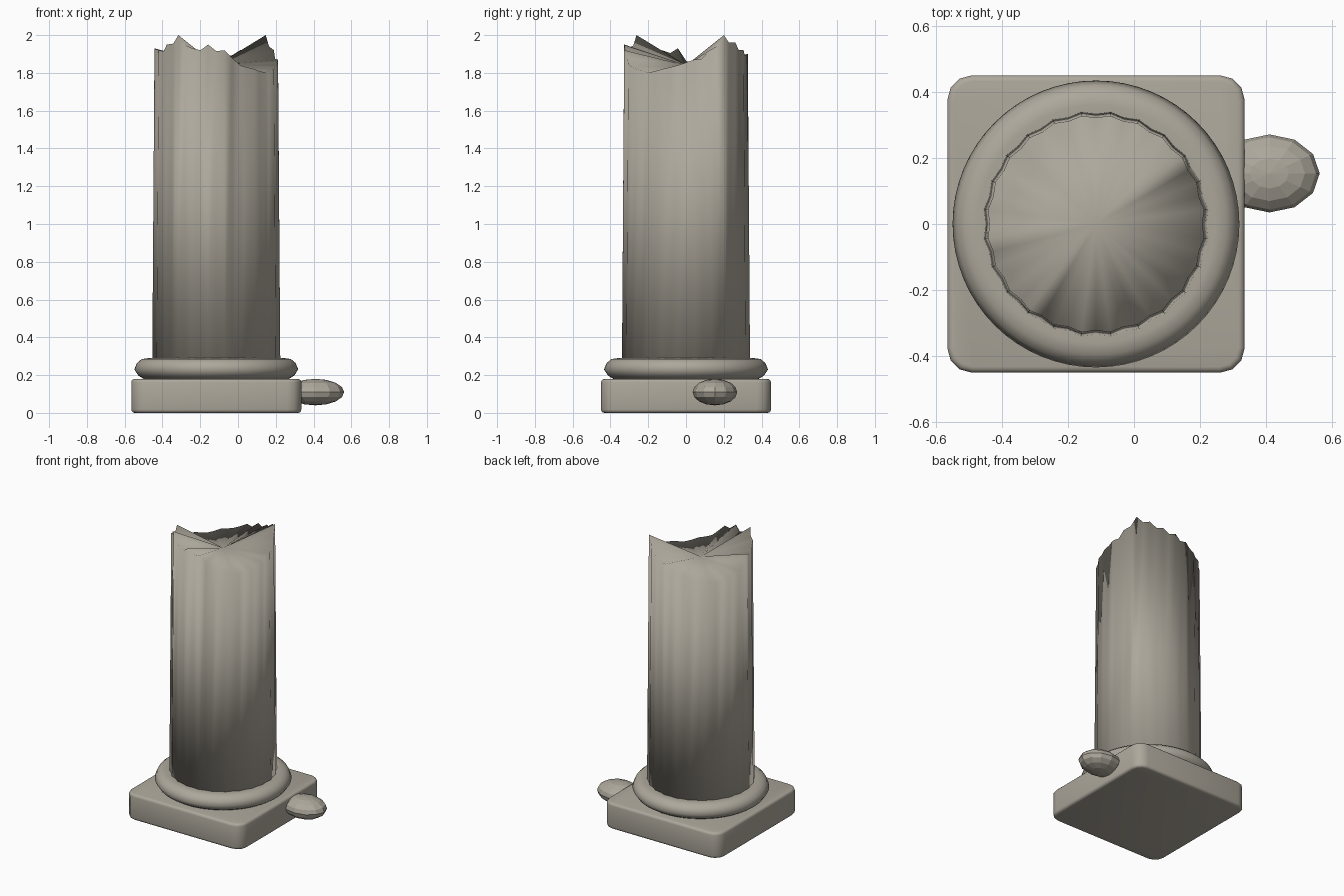
import bpy, bmesh
from math import sin, cos, radians, pi
from mathutils import Matrix

CX = -0.115  # column axis

cube = bpy.data.objects.get("Cube")
if cube:
    bpy.data.objects.remove(cube)

stone = bpy.data.materials.new("weathered stone")
stone.use_nodes = True
colour = (0.42, 0.39, 0.33, 1)
stone.diffuse_color = colour
stone.node_tree.nodes["Principled BSDF"].inputs["Base Color"].default_value = colour


def finish(bm, name, smooth=None):
    """Turn a bmesh into a named stone object."""
    bmesh.ops.recalc_face_normals(bm, faces=bm.faces)
    mesh = bpy.data.meshes.new(name)
    bm.to_mesh(mesh)
    bm.free()
    mesh.materials.append(stone)
    ob = bpy.data.objects.new(name, mesh)
    bpy.context.collection.objects.link(ob)
    if smooth:
        bpy.ops.object.select_all(action='DESELECT')
        ob.select_set(True)
        bpy.context.view_layer.objects.active = ob
        bpy.ops.object.shade_smooth_by_angle(angle=radians(smooth))
    return ob


def ring(bm, radii, heights):
    n = len(radii)
    return [bm.verts.new((CX + r * cos(2 * pi * i / n), r * sin(2 * pi * i / n), z))
            for i, (r, z) in enumerate(zip(radii, heights))]


def bridge(bm, lower, upper):
    n = len(lower)
    for i in range(n):
        j = (i + 1) % n
        bm.faces.new((lower[i], lower[j], upper[j], upper[i]))


# Square plinth with rounded corners and softened rims
bm = bmesh.new()
bmesh.ops.create_cube(bm, size=1, matrix=Matrix.Translation((CX, 0, 0.09)) @ Matrix.Diagonal((0.9, 0.9, 0.18, 1)))
upright = [e for e in bm.edges if abs(e.verts[0].co.z - e.verts[1].co.z) > 0.1]
bmesh.ops.bevel(bm, geom=upright, offset=0.075, segments=3, profile=0.5, affect='EDGES')
rims = [e for e in bm.edges if abs(e.verts[0].co.z - e.verts[1].co.z) < 0.01]
bmesh.ops.bevel(bm, geom=rims, offset=0.018, segments=3, profile=0.5, affect='EDGES')
finish(bm, "plinth", 40)

# Rounded moulding turned around the axis
bm = bmesh.new()
profile = [(0.30, 0.175), (0.385, 0.18), (0.413, 0.198), (0.434, 0.23),
           (0.42, 0.264), (0.395, 0.285), (0.36, 0.29), (0.30, 0.285)]
rings = [ring(bm, [r] * 64, [z] * 64) for r, z in profile]
for lower, upper in zip(rings, rings[1:] + rings[:1]):
    bridge(bm, lower, upper)
finish(bm, "base_moulding", 60)

# Fluted shaft, snapped off: rim peaks every 15 degrees with notches between
peaks = [1.87, 1.92, 2.0, 1.96, 1.92, 1.90, 1.87, 1.83, 1.82, 1.80, 1.82, 1.84,
         1.93, 1.92, 1.95, 2.0, 1.93, 1.95, 1.92, 1.84, 1.82, 1.80, 1.82, 1.84]
rim = []
for k, peak in enumerate(peaks):
    middle = (peaks[k - 1] + peak) / 2
    rim += [middle - (0.02 if middle > 1.88 else 0), peak]
flutes = [0 if i % 2 else -0.008 for i in range(48)]
bm = bmesh.new()
bottom = ring(bm, [0.342 + f for f in flutes], [0.25] * 48)
top = ring(bm, [0.33 + f for f in flutes], rim)
bridge(bm, bottom, top)
bm.faces.new(bottom[::-1])
hub = bm.verts.new((CX, 0, 1.84))
for i in range(48):
    bm.faces.new((top[i], top[(i + 1) % 48], hub))
finish(bm, "broken_shaft", 180)

# Faceted pebble resting against the plinth
bm = bmesh.new()
bmesh.ops.create_uvsphere(bm, u_segments=12, v_segments=8, radius=1,
                          matrix=Matrix.Translation((0.41, 0.153, 0.11)) @ Matrix.Diagonal((0.152, 0.118, 0.07, 1)))
finish(bm, "pebble")
